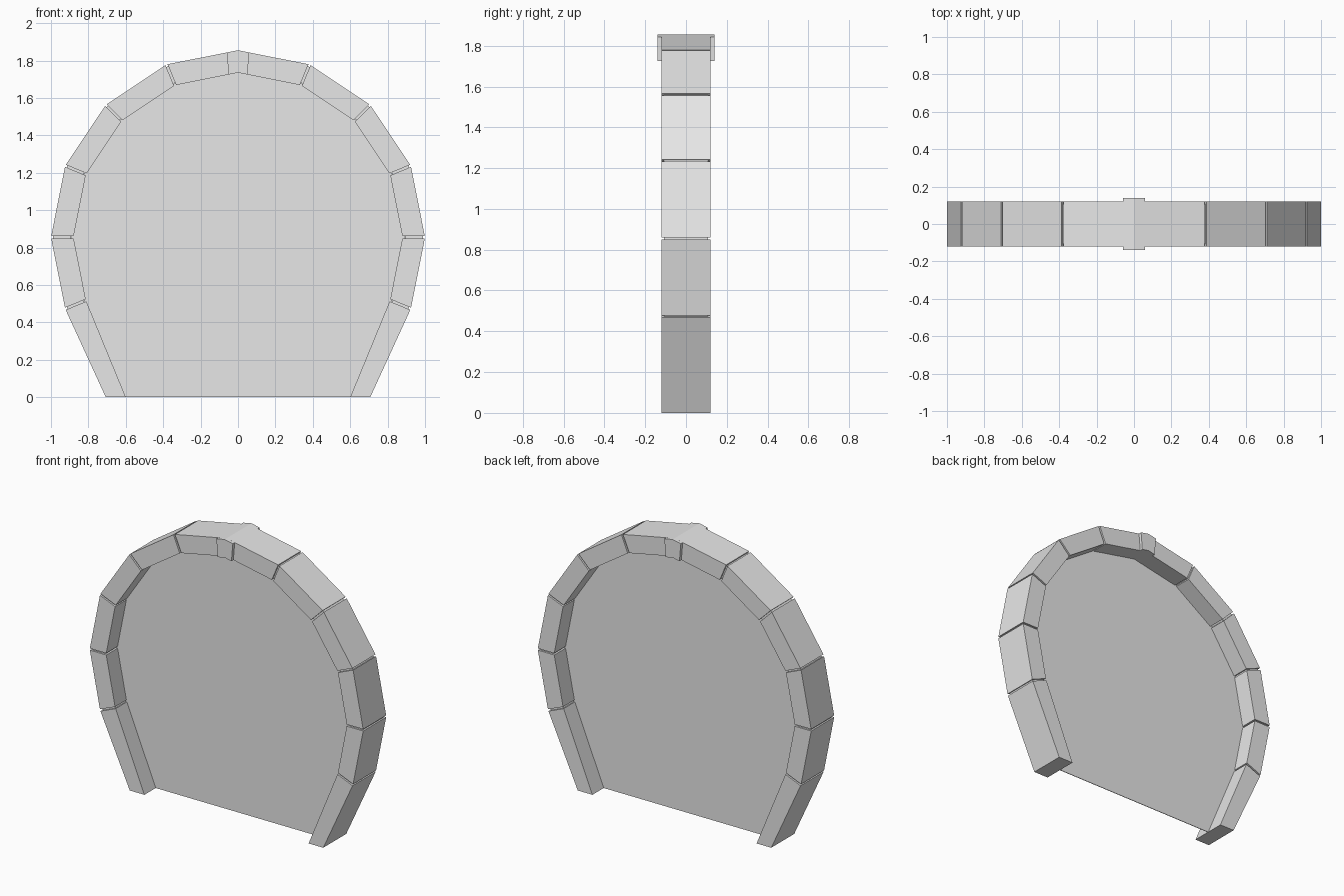
import bpy, bmesh, math
from mathutils import Vector

cube = bpy.data.objects.get("Cube")
if cube:
    bpy.data.objects.remove(cube)

CENTRE = Vector((0, 0.855))
OUTER, INNER = 1.0, 0.88
HALF_DEPTH = 0.12
GAP = 0.006
STEP = math.radians(22.5)

grey = bpy.data.materials.new("light_grey")
grey.use_nodes = True
grey.diffuse_color = (0.8, 0.8, 0.8, 1)
grey.node_tree.nodes["Principled BSDF"].inputs["Base Color"].default_value = (0.8, 0.8, 0.8, 1)


def prism(name, outline, half):
    """Extrude an x-z outline evenly to both sides of y = 0."""
    bm = bmesh.new()
    face = bm.faces.new([bm.verts.new((p[0], -half, p[1])) for p in outline])
    new = bmesh.ops.extrude_face_region(bm, geom=[face])["geom"]
    moved = [g for g in new if isinstance(g, bmesh.types.BMVert)]
    bmesh.ops.translate(bm, verts=moved, vec=(0, 2 * half, 0))
    bmesh.ops.recalc_face_normals(bm, faces=bm.faces)
    mesh = bpy.data.meshes.new(name)
    bm.to_mesh(mesh)
    bm.free()
    mesh.materials.append(grey)
    obj = bpy.data.objects.new(name, mesh)
    bpy.context.collection.objects.link(obj)
    return obj


def ring(radius, k):
    """Ring corner k steps clockwise from the apex."""
    return CENTRE + radius * Vector((math.sin(k * STEP), math.cos(k * STEP)))


def toward(a, b, dist=GAP):
    return a + (b - a).normalized() * dist


def flip(points, side):
    return [(side * p[0], p[1]) for p in points]


# Apex block, bent in the middle
right = [toward(ring(r, 1), ring(r, 0)) for r in (OUTER, INNER)]
left = flip(right, -1)
prism("apex_block", [left[0], ring(OUTER, 0), right[0],
                     right[1], ring(INNER, 0), left[1]], HALF_DEPTH)

# Keystone standing proud of both faces
prism("keystone", [(-0.06, 1.843), (0, 1.855), (0.06, 1.843),
                   (0.05, 1.725), (0, 1.735), (-0.05, 1.725)], 0.14)

foot_outer, foot_inner = Vector((0.707, 0)), Vector((0.6, 0))
for side, word in ((1, "left"), (-1, "right")):
    # Arch blocks separated by narrow joints
    for k in range(1, 5):
        o0, o1 = ring(OUTER, k), ring(OUTER, k + 1)
        i0, i1 = ring(INNER, k), ring(INNER, k + 1)
        block = [toward(o0, o1), toward(o1, o0), toward(i1, i0), toward(i0, i1)]
        prism(f"{word}_arch_block_{k}", flip(block, side), HALF_DEPTH)

    # Splayed foot block
    o, i = ring(OUTER, 5), ring(INNER, 5)
    foot = [toward(o, foot_outer), foot_outer, foot_inner, toward(i, foot_inner)]
    prism(f"{word}_foot_block", flip(foot, side), HALF_DEPTH)

    # Recessed mortar inside each joint
    for k in range(1, 6):
        t = 0.02 * Vector((math.cos(k * STEP), -math.sin(k * STEP)))
        a, b = ring(OUTER - 0.012, k), ring(INNER + 0.012, k)
        prism(f"{word}_mortar_{k}", flip([a - t, a + t, b + t, b - t], side),
              HALF_DEPTH - 0.012)

# Thin panel filling the opening at mid depth
edge = [ring(INNER + 0.01, k) for k in range(6)] + [foot_inner]
prism("back_panel", edge + flip(edge[:0:-1], -1), 0.002)
